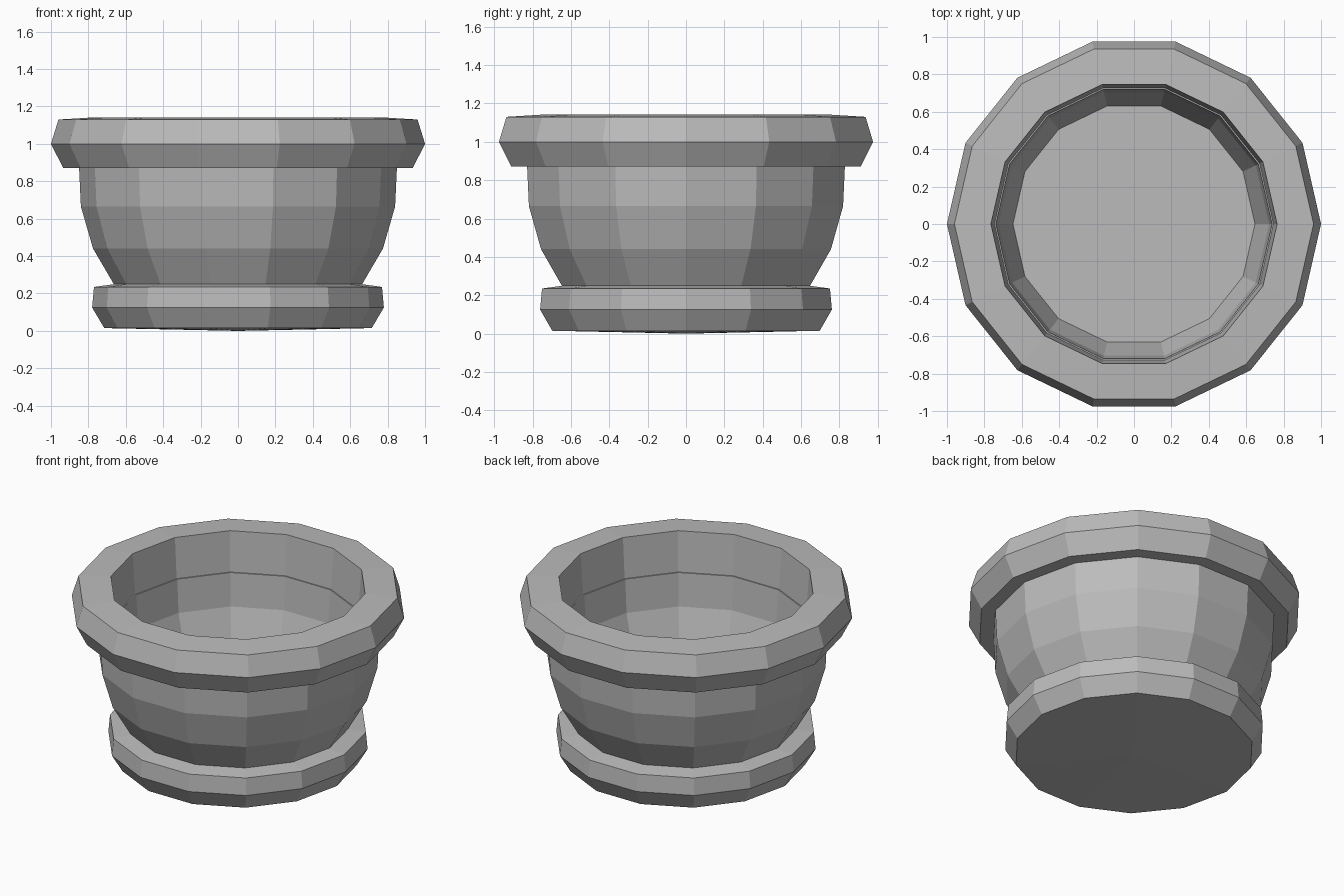
import bpy
import bmesh
from math import cos, sin, tau

if "Cube" in bpy.data.objects:
    bpy.data.objects.remove(bpy.data.objects["Cube"], do_unlink=True)

SIDES = 14

clay = bpy.data.materials.new("clay_grey")
clay.use_nodes = True
clay.diffuse_color = (0.5, 0.5, 0.5, 1)
clay.node_tree.nodes["Principled BSDF"].inputs["Base Color"].default_value = clay.diffuse_color


def lathe(name, profile, closed=False):
    """Turn (radius, height) points about z; zero radius gives a single centre point."""
    bm = bmesh.new()
    rings = []
    for r, z in profile:
        if r == 0:
            rings.append([bm.verts.new((0, 0, z))] * SIDES)
        else:
            rings.append([bm.verts.new((r * cos(tau * i / SIDES), r * sin(tau * i / SIDES), z))
                          for i in range(SIDES)])
    pairs = list(zip(rings, rings[1:]))
    if closed:
        pairs.append((rings[-1], rings[0]))
    for a, b in pairs:
        for i in range(SIDES):
            j = (i + 1) % SIDES
            corners = list(dict.fromkeys((a[i], a[j], b[j], b[i])))
            bm.faces.new(corners)
    bmesh.ops.recalc_face_normals(bm, faces=bm.faces)
    mesh = bpy.data.meshes.new(name)
    bm.to_mesh(mesh)
    bm.free()
    mesh.materials.append(clay)
    obj = bpy.data.objects.new(name, mesh)
    bpy.context.collection.objects.link(obj)
    return obj


# Saucer-like foot with a bevelled band
lathe("foot", [(0, 0), (0.715, 0.015), (0.78, 0.125), (0.77, 0.235), (0.66, 0.25), (0, 0.25)])

# Curved bowl: outer wall, hidden lip, inner wall and floor
lathe("bowl", [(0, 0.252), (0.665, 0.252), (0.775, 0.44), (0.84, 0.665), (0.85, 0.88),
               (0.738, 0.88), (0.722, 0.665), (0.647, 0.44), (0, 0.44)])

# Heavy bevelled rim
lathe("rim", [(0.935, 0.872), (1.0, 1.0), (0.96, 1.13), (0.765, 1.142), (0.745, 0.872)],
      closed=True)
